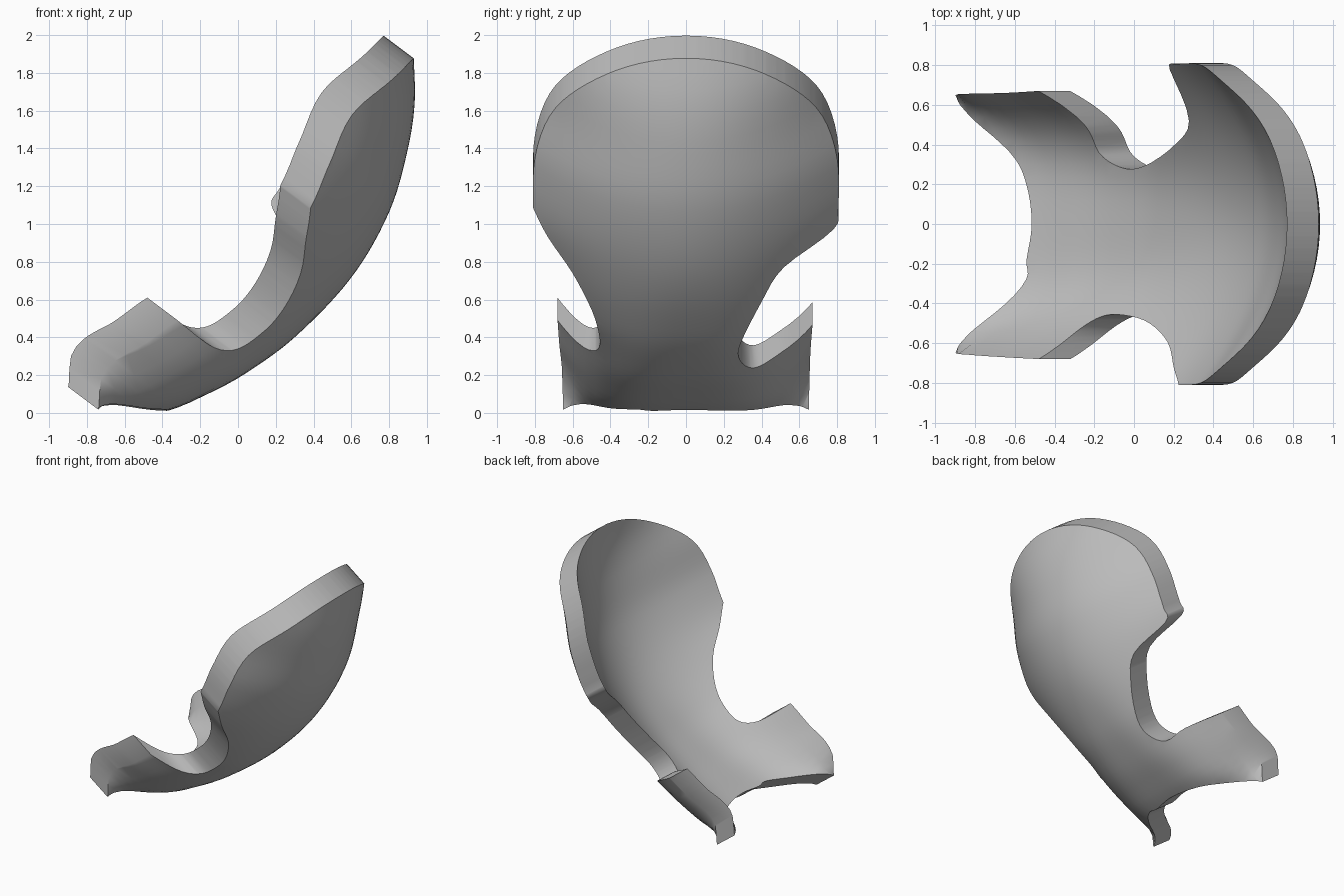
import bpy
import bmesh
from math import cos, sin, pi
from mathutils import Vector

cube = bpy.data.objects.get("Cube")
if cube:
    bpy.data.objects.remove(cube, do_unlink=True)

UP = Vector((0.6, 0, 0.8))        # direction up the shell
OUT = Vector((0.8, 0, -0.6))      # direction out of its rounded back
THICKNESS = 0.2
STEP = 0.06

# Shell section: height along UP, depth of the spine, sideways curl, curl power
SECTION = [(-0.43, -0.575, 0.15, 4), (-0.25, -0.335, 1.95, 4),
           (0.0, -0.18, 1.75, 3.5), (0.2, -0.09, 1.58, 3.2),
           (0.5, 0.0, 0.88, 2.5), (0.94, 0.05, 0.6, 2), (1.34, 0.0, 0.62, 2),
           (1.66, -0.12, 0.7, 2), (1.88, -0.24, 0.66, 2), (2.07, -0.39, 0.6, 2)]


def section(a):
    """Smoothly interpolate spine depth, curl and power at height a."""
    a = min(max(a, SECTION[0][0]), SECTION[-1][0])
    i = 0
    while i < len(SECTION) - 2 and a > SECTION[i + 1][0]:
        i += 1

    def slope(j, k):
        p, q = SECTION[max(j - 1, 0)], SECTION[min(j + 1, len(SECTION) - 1)]
        return (q[k] - p[k]) / (q[0] - p[0])

    p, q = SECTION[i], SECTION[i + 1]
    h = q[0] - p[0]
    t = (a - p[0]) / h
    s = t * t * (3 - 2 * t)
    return [p[k] + (q[k] - p[k]) * s
            + h * t * (1 - t) * ((1 - t) * slope(i, k) - t * slope(i + 1, k))
            for k in (1, 2, 3)]


def place(y, a):
    """Point of the outer surface."""
    depth, curl, power = section(a)
    point = UP * a + OUT * (depth - curl * abs(y) ** power)
    point.y = y
    point.z = max(point.z, 0.005)
    return point


def curve(points, n=4):
    """Catmull-Rom curve through points, without its last point."""
    pts = [Vector(p) for p in points]
    pts = [pts[0]] + pts + [pts[-1]]
    out = []
    for p, q, r, s in zip(pts, pts[1:], pts[2:], pts[3:]):
        for k in range(n):
            t = k / n
            out.append(0.5 * (2 * q + (r - p) * t
                              + (2 * p - 5 * q + 4 * r - s) * t * t
                              + (3 * q - p - 3 * r + s) * t ** 3))
    return out


# Outline as (sideways, height): round back, notches, wings, front edge
back = [Vector((0.81 * cos(pi * k / 40), 1.25 + 0.81 * sin(pi * k / 40)))
        for k in range(41)]
right_notch = curve([(-0.81, 1.1), (-0.73, 0.96), (-0.6, 0.79), (-0.5, 0.58),
                     (-0.46, 0.4), (-0.465, 0.27), (-0.54, 0.2), (-0.68, 0.2)])
right_wing = curve([(-0.68, 0.2), (-0.67, -0.02), (-0.655, -0.25)])
front = curve([(-0.65, -0.43), (-0.45, -0.3), (-0.28, -0.215), (-0.18, -0.22),
               (0, -0.2), (0.2, -0.22), (0.37, -0.27), (0.65, -0.43)])
left_wing = curve([(0.65, -0.43), (0.655, -0.25), (0.66, -0.02), (0.67, 0.18)])
left_notch = curve([(0.67, 0.18), (0.5, 0.2), (0.36, 0.18), (0.285, 0.28),
                    (0.29, 0.42), (0.4, 0.69), (0.52, 0.88), (0.78, 0.98),
                    (0.805, 1.08), (0.81, 1.25)])
outline = back + right_notch + right_wing + front + left_wing + left_notch

# Flat outline, cut into a grid and then bent into the bowl
bm = bmesh.new()
bm.faces.new([bm.verts.new((p.x, p.y, 0)) for p in outline])
for axis, low, count in ((0, -0.81, 28), (1, -0.44, 42)):
    for k in range(count):
        co, normal = Vector(), Vector()
        co[axis] = low + STEP * (k + 0.5)
        normal[axis] = 1
        bmesh.ops.bisect_plane(bm, geom=bm.verts[:] + bm.edges[:] + bm.faces[:],
                               dist=0.0005, plane_co=co, plane_no=normal)
bmesh.ops.remove_doubles(bm, verts=bm.verts[:], dist=0.002)
for v in bm.verts:
    v.co = place(v.co.x, v.co.y)
bmesh.ops.triangulate(bm, faces=bm.faces[:])

# Thickness: one straight extrusion towards the hollow side
ext = bmesh.ops.extrude_face_region(bm, geom=bm.faces[:], use_keep_orig=True)
bmesh.ops.translate(bm, vec=OUT * -THICKNESS,
                    verts=[g for g in ext["geom"] if isinstance(g, bmesh.types.BMVert)])
bmesh.ops.recalc_face_normals(bm, faces=bm.faces[:])

mesh = bpy.data.meshes.new("curved_shell")
bm.to_mesh(mesh)
bm.free()
shell = bpy.data.objects.new("curved_shell", mesh)
bpy.context.collection.objects.link(shell)

# Plain grey material
COLOUR = (0.5, 0.5, 0.5, 1)
grey = bpy.data.materials.new("plain_grey")
grey.use_nodes = True
grey.diffuse_color = COLOUR
grey.node_tree.nodes["Principled BSDF"].inputs["Base Color"].default_value = COLOUR
mesh.materials.append(grey)

bpy.ops.object.select_all(action="DESELECT")
shell.select_set(True)
bpy.context.view_layer.objects.active = shell
bpy.ops.object.shade_smooth_by_angle(angle=0.6)
